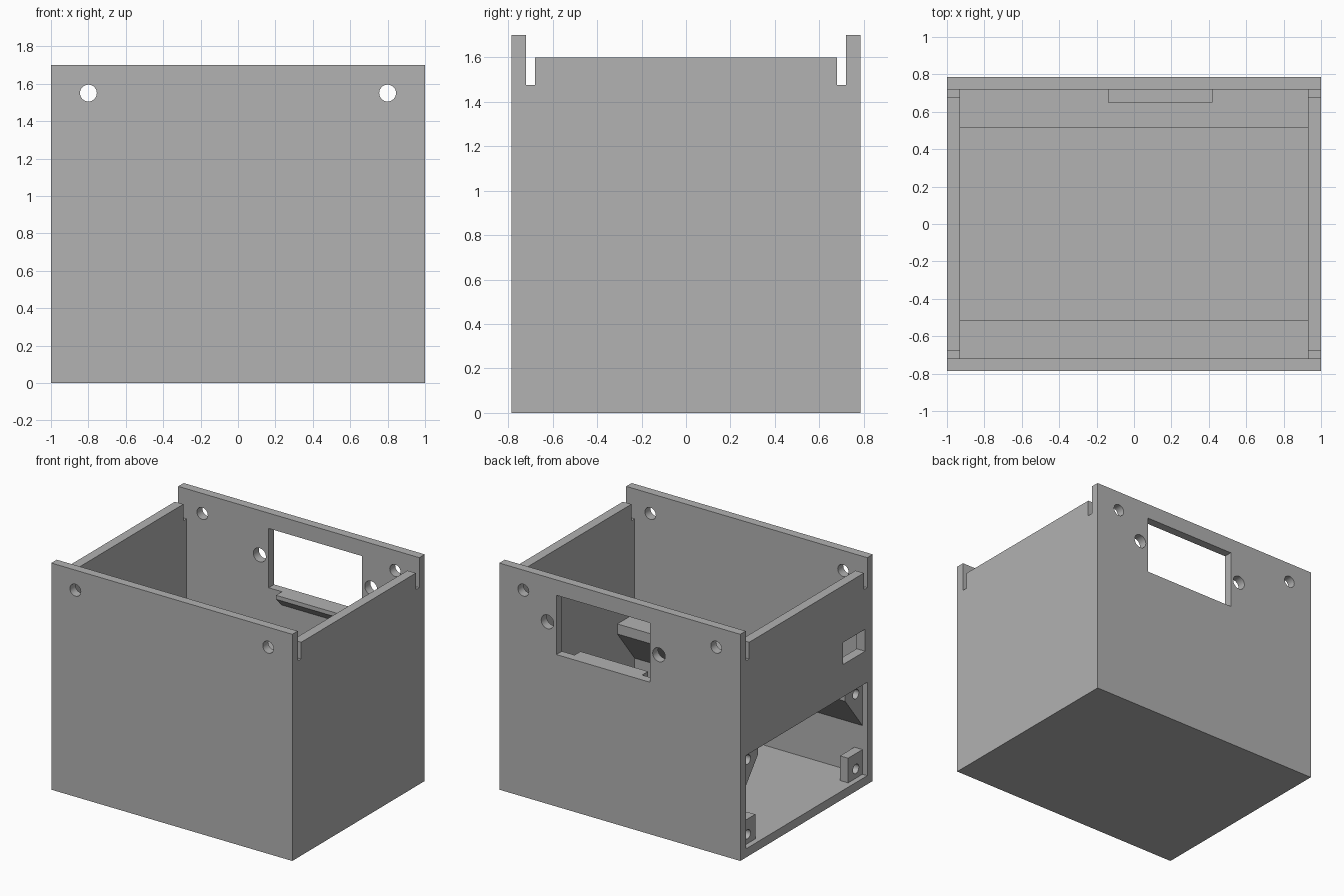
import bpy
import bmesh
from mathutils import Matrix

old = bpy.data.objects.get("Cube")
if old:
    bpy.data.objects.remove(old, do_unlink=True)

grey = bpy.data.materials.new("plain grey")
grey.use_nodes = True
colour = (0.445, 0.445, 0.445, 1)
grey.diffuse_color = colour
for node in grey.node_tree.nodes:
    if node.type == 'BSDF_PRINCIPLED':
        node.inputs["Base Color"].default_value = colour


def finish(name, bm):
    bmesh.ops.recalc_face_normals(bm, faces=bm.faces[:])
    mesh = bpy.data.meshes.new(name)
    bm.to_mesh(mesh)
    bm.free()
    mesh.materials.append(grey)
    ob = bpy.data.objects.new(name, mesh)
    bpy.context.scene.collection.objects.link(ob)
    return ob


def box(name, x, y, z):
    """Box from (low, high) ranges."""
    bm = bmesh.new()
    bmesh.ops.create_cube(bm, size=1)
    for v in bm.verts:
        v.co = [r[0] if c < 0 else r[1] for c, r in zip(v.co, (x, y, z))]
    return finish(name, bm)


def rod(axis, centre, radius, length):
    """Cylinder cutter along x or y."""
    bm = bmesh.new()
    turn = Matrix.Rotation(1.5707963, 4, 'Y' if axis == 'x' else 'X')
    bmesh.ops.create_cone(bm, cap_ends=True, segments=32, radius1=radius,
                          radius2=radius, depth=length,
                          matrix=Matrix.Translation(centre) @ turn)
    return finish("hole_cutter", bm)


def prism(name, profile, x0, x1):
    """Extrude a (y, z) profile along x."""
    bm = bmesh.new()
    face = bm.faces.new([bm.verts.new((x0, y, z)) for y, z in profile])
    out = bmesh.ops.extrude_face_region(bm, geom=[face])
    for v in out["geom"]:
        if isinstance(v, bmesh.types.BMVert):
            v.co.x = x1
    return finish(name, bm)


def cut(target, cutter):
    cutter.hide_render = True
    mod = target.modifiers.new("cut", 'BOOLEAN')
    mod.operation = 'DIFFERENCE'
    mod.solver = 'EXACT'
    mod.object = cutter
    bpy.context.view_layer.objects.active = target
    bpy.ops.object.modifier_apply(modifier=mod.name)
    bpy.data.objects.remove(cutter, do_unlink=True)


D, H, SIDE_H = 0.785, 1.7, 1.6    # half depth, height, side wall height
IX, IY, FLOOR = 0.93, 0.72, 0.065  # inner half sizes and floor top
LEDGE_Z = 0.765

# Open-topped shell with lowered side walls
shell = box("case_shell", (-1, 1), (-D, D), (0, H))
cut(shell, box("cavity", (-IX, IX), (-IY, IY), (FLOOR, 2)))
cut(shell, box("side_relief", (-2, 2), (-IY, IY), (SIDE_H, 2)))

# Lid slots at the ends of the side walls
for s in (-1, 1):
    cut(shell, box("slot", (-2, 2), sorted((s * 0.68, s * IY)), (1.475, 2)))

# Corner holes through front and back
for x in (-0.8, 0.8):
    cut(shell, rod('y', (x, 0, 1.55), 0.045, 3))

# Back window with its two screw holes
cut(shell, box("window", (-0.25, 0.525), (0.6, 1), (1.14, 1.585)))
for x in (-0.325, 0.6):
    cut(shell, rod('y', (x, D, 1.366), 0.052, 0.4))

# Side opening and small side port
cut(shell, box("opening", (-2, -0.8), (-IY, IY), (FLOOR, LEDGE_Z)))
cut(shell, box("port", (-2, -0.8), (-0.695, -0.434), (1.008, 1.173)))

# Support shelf under the back window
prism("window_shelf", [(IY, 1.14), (0.65, 1.14), (0.65, 1.11), (IY, 1.04)],
      -0.14, 0.42)

# Sloped ledges and screw blocks, mirrored front to back
for s, side in ((-1, "front"), (1, "back")):
    ledge = prism(side + "_ledge",
                  [(s * IY, LEDGE_Z), (s * 0.515, LEDGE_Z),
                   (s * 0.515, 0.69), (s * IY, 0.43)], -0.96, IX)
    cut(ledge, rod('x', (-0.96, s * 0.642, 0.695), 0.035, 0.4))
    block = box(side + "_screw_block", (-0.96, -0.893),
                sorted((s * 0.55, s * IY)), (FLOOR, 0.25))
    cut(block, rod('x', (-0.93, s * 0.642, 0.135), 0.035, 0.4))

# Crisp flat walls, smooth bores
for ob in bpy.context.scene.objects:
    if ob.type == 'MESH' and grey.name in ob.data.materials:
        bpy.ops.object.select_all(action='DESELECT')
        ob.select_set(True)
        bpy.context.view_layer.objects.active = ob
        bpy.ops.object.shade_smooth_by_angle(angle=0.5)
